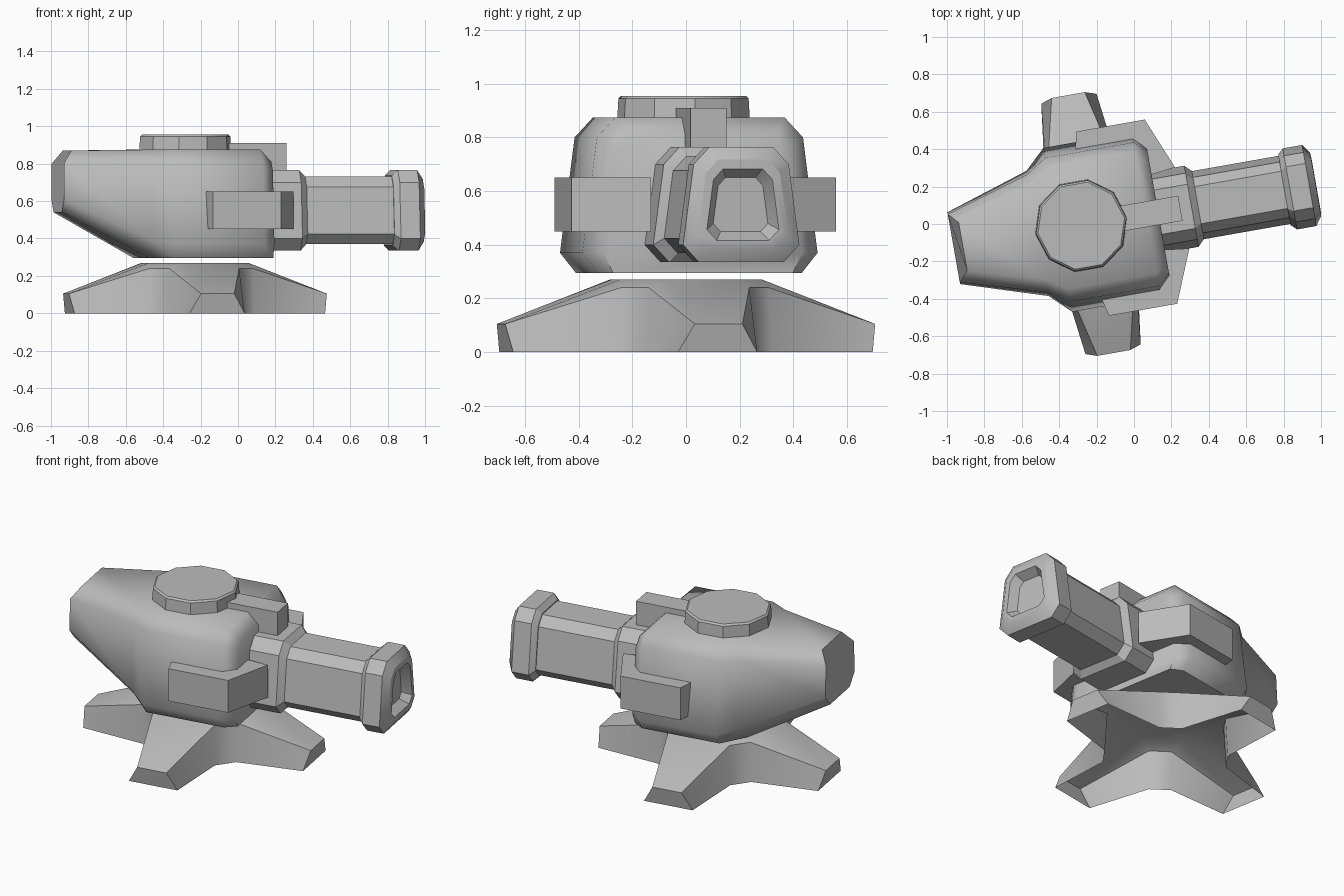
import bpy, bmesh, math
from mathutils import Vector

cube = bpy.data.objects.get("Cube")
if cube:
    bpy.data.objects.remove(cube)

# One plain grey for the whole model
grey = bpy.data.materials.new("plain grey")
grey.use_nodes = True
colour = (0.5, 0.5, 0.5, 1)
grey.diffuse_color = colour
grey.node_tree.nodes["Principled BSDF"].inputs["Base Color"].default_value = colour

# The whole turret is turned about its pivot
PIVOT = (-0.23, 0, 0)
TURN = math.radians(10)


def loft(name, rings, angle=30, cap_start=True, cap_end=True):
    """Skin a list of equal-length point rings and shade by angle."""
    bm = bmesh.new()
    loops = [[bm.verts.new(p) for p in ring] for ring in rings]
    n = len(loops[0])
    for a, b in zip(loops, loops[1:]):
        for i in range(n):
            j = (i + 1) % n
            bm.faces.new((a[i], a[j], b[j], b[i]))
    if cap_start:
        bm.faces.new(loops[0][::-1])
    if cap_end:
        bm.faces.new(loops[-1])
    bmesh.ops.remove_doubles(bm, verts=bm.verts, dist=0.0005)
    bmesh.ops.recalc_face_normals(bm, faces=bm.faces)
    mesh = bpy.data.meshes.new(name)
    bm.to_mesh(mesh)
    bm.free()
    mesh.materials.append(grey)
    obj = bpy.data.objects.new(name, mesh)
    bpy.context.collection.objects.link(obj)
    obj.location = PIVOT
    obj.rotation_euler.z = TURN
    bpy.ops.object.select_all(action='DESELECT')
    obj.select_set(True)
    bpy.context.view_layer.objects.active = obj
    bpy.ops.object.shade_smooth_by_angle(angle=math.radians(angle))
    return obj


def prism(name, outline, z0, z1):
    return loft(name, [[(x, y, z) for x, y in outline] for z in (z0, z1)])


def section(u, widths, heights, lean=0):
    """Symmetric cross-section at u, listed from bottom to top."""
    half = [(u + (lean if i == 3 else 0), w, z)
            for i, (w, z) in enumerate(zip(widths, heights))]
    return half + [(x, -y, z) for x, y, z in reversed(half)]


# Four-legged base, an open shell underneath
def leg_ring(points):
    ring = []
    for k in range(4):
        c, s = [(1, 0), (0, 1), (-1, 0), (0, -1)][k]
        half = points[::-1]
        for r, t, z in [(r, -t, z) for r, t, z in points] + half:
            ring.append((r * c - t * s, r * s + t * c, z))
    return ring


loft("base", [
    leg_ring([(0.29, 0.2, 0), (0.68, 0.15, 0)]),
    leg_ring([(0.28, 0.19, 0.24), (0.7, 0.09, 0.105)]),
    leg_ring([(0.27, 0.11, 0.27), (0.27, 0.11, 0.27)]),
], angle=38, cap_start=False)

# Turret body with a tapered rear
wide = (0.385, 0.445, 0.39, 0.32)
levels = (0.295, 0.37, 0.8, 0.875)
loft("body", [
    section(-0.745, (0.13, 0.195, 0.185, 0.13), (0.54, 0.61, 0.8, 0.87), 0.05),
    section(-0.29, (0.24, 0.34, 0.32, 0.25), (0.295, 0.39, 0.8, 0.875)),
    section(-0.18, wide, levels),
    section(0.3, wide, levels),
    section(0.365, (0.34, 0.375, 0.33, 0.28), (0.295, 0.37, 0.76, 0.81)),
], angle=48)


# Ten-sided hatch
def decagon(radius, z):
    return [(radius * math.cos(i * math.pi / 5) - 0.053,
             radius * math.sin(i * math.pi / 5), z) for i in range(10)]


loft("hatch", [decagon(0.25, 0.86), decagon(0.245, 0.945), decagon(0.235, 0.955)])

# Sight block above the barrel
prism("sight_block", [(0.1, -0.068), (0.485, -0.068), (0.485, 0.068), (0.1, 0.068)],
      0.765, 0.91)

# Side brackets wrapping the front corners
bracket = [(-0.02, 0.38), (0.01, 0.5), (0.38, 0.5), (0.495, 0.22), (0.33, 0.2)]
for side, sign in (("left", 1), ("right", -1)):
    prism(side + "_bracket", [(x, y * sign) for x, y in bracket], 0.45, 0.65)


# Barrel parts share one chamfered trapezoid section
def bore(u, scale):
    shape = [(0.16, -0.215), (0.22, -0.15), (0.18, 0.15), (0.12, 0.215)]
    return section(u, [w * scale for w, z in shape],
                   [0.55 + z * scale for w, z in shape])


loft("barrel_collar", [bore(0.3, 1), bore(0.545, 1), bore(0.58, 0.84)])
loft("barrel", [bore(0.55, 0.84), bore(1.09, 0.84)])
loft("muzzle", [
    bore(1.05, 0.87), bore(1.08, 1), bore(1.185, 1), bore(1.22, 0.78),
    bore(1.222, 0.62), bore(1.17, 0.47),
])
